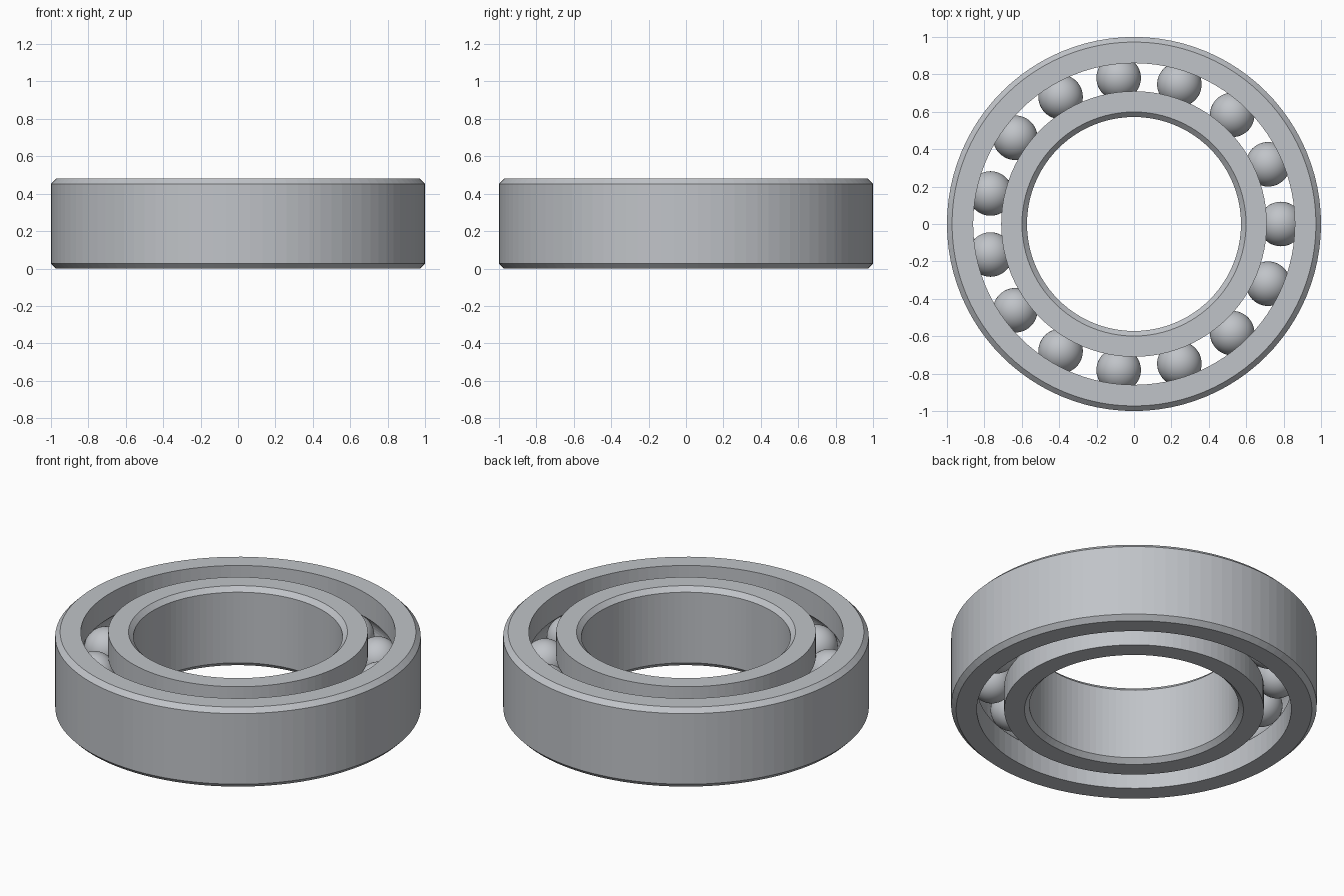
import bpy
import bmesh
from math import pi, sin, cos, asin

HEIGHT = 0.48
MID = HEIGHT / 2
PITCH = 0.785        # radius of the ball circle
GAP = 0.075          # half the gap between the rings
BALL_R = 0.119
BALLS = 15
SEGMENTS = 96
CHAMFER = 0.027

cube = bpy.data.objects.get("Cube")
if cube:
    bpy.data.objects.remove(cube, do_unlink=True)

steel = bpy.data.materials.new("steel grey")
steel.use_nodes = True
colour = (0.53, 0.55, 0.58, 1)
steel.diffuse_color = colour
steel.node_tree.nodes["Principled BSDF"].inputs["Base Color"].default_value = colour


def add_object(name, bm):
    bmesh.ops.recalc_face_normals(bm, faces=bm.faces)
    mesh = bpy.data.meshes.new(name)
    bm.to_mesh(mesh)
    bm.free()
    mesh.materials.append(steel)
    obj = bpy.data.objects.new(name, mesh)
    bpy.context.collection.objects.link(obj)
    return obj


def add_ring(name, far_radius, side):
    """Race ring: chamfered on the far side, grooved on the ball side."""
    near = PITCH + side * GAP
    inset = far_radius - side * CHAMFER
    profile = [(near, 0), (inset, 0), (far_radius, CHAMFER),
               (far_radius, HEIGHT - CHAMFER), (inset, HEIGHT), (near, HEIGHT)]
    # Ball groove, from its upper lip to its lower lip
    groove_r = BALL_R + 0.001
    half = pi / 2 - asin(GAP / groove_r)
    steps = 12
    for i in range(steps + 1):
        a = half * (1 - 2 * i / steps)
        profile.append((PITCH + side * groove_r * cos(a), MID + groove_r * sin(a)))

    bm = bmesh.new()
    loops = []
    for k in range(SEGMENTS):
        t = 2 * pi * k / SEGMENTS
        loops.append([bm.verts.new((r * cos(t), r * sin(t), z)) for r, z in profile])
    n = len(profile)
    for k in range(SEGMENTS):
        a, b = loops[k], loops[(k + 1) % SEGMENTS]
        for i in range(n):
            j = (i + 1) % n
            bm.faces.new((a[i], b[i], b[j], a[j]))
    return add_object(name, bm)


# Inner and outer rings
add_ring("outer_ring", 1.0, 1)
add_ring("inner_ring", 0.572, -1)

# Balls, evenly spaced around the pitch circle
for k in range(BALLS):
    bm = bmesh.new()
    bmesh.ops.create_uvsphere(bm, u_segments=48, v_segments=24, radius=BALL_R)
    for face in bm.faces:
        face.smooth = True
    ball = add_object(f"ball_{k + 1}", bm)
    t = 2 * pi * k / BALLS
    ball.location = (PITCH * cos(t), PITCH * sin(t), MID)
